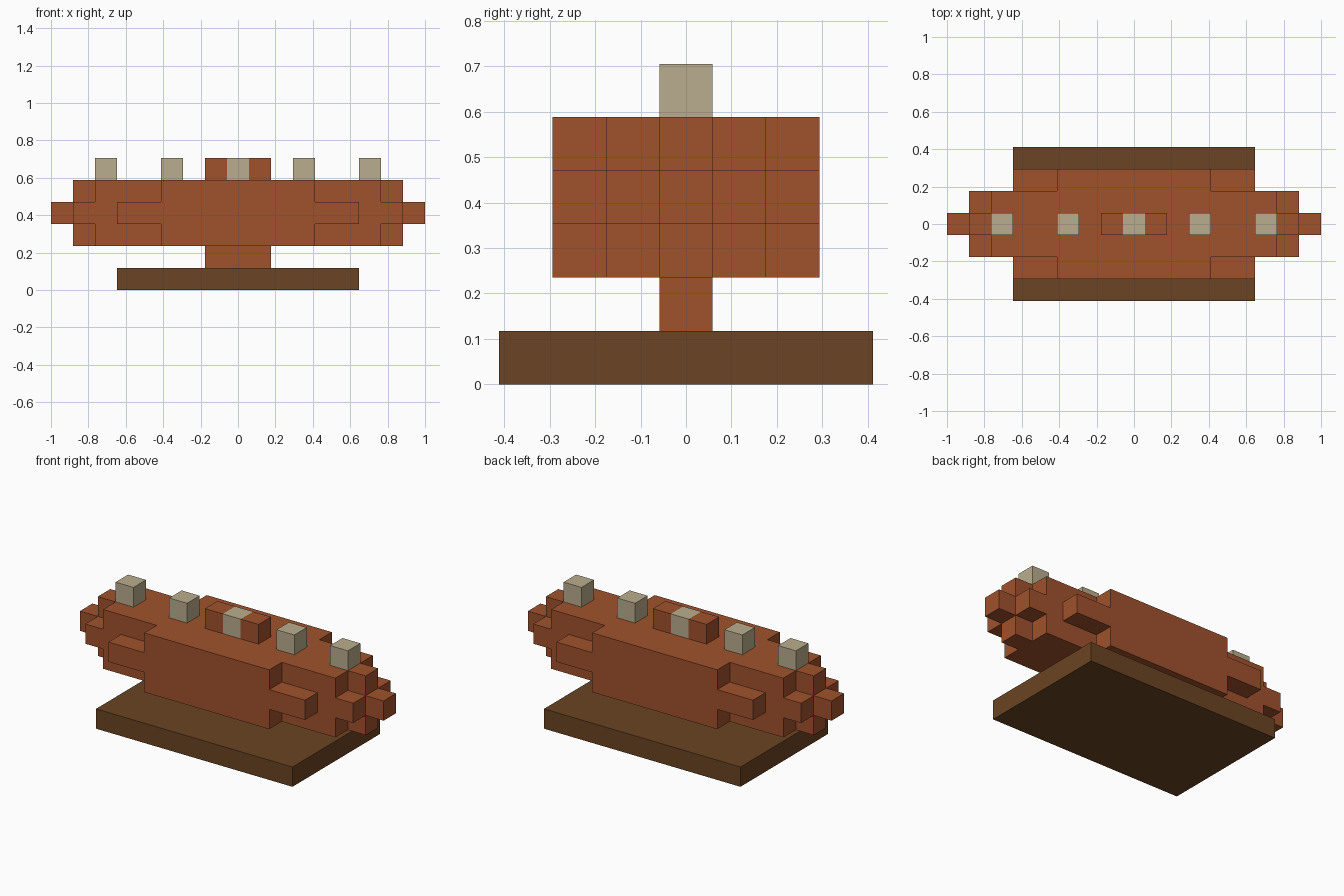
import bpy, bmesh, math
from mathutils import Vector

U = 2 / 17  # one block

if "Cube" in bpy.data.objects:
    bpy.data.objects.remove(bpy.data.objects["Cube"], do_unlink=True)


def material(name, rgb):
    lin = [((c / 255 + 0.055) / 1.055) ** 2.4 for c in rgb] + [1.0]
    m = bpy.data.materials.new(name)
    m.use_nodes = True
    m.diffuse_color = lin
    m.node_tree.nodes["Principled BSDF"].inputs["Base Color"].default_value = lin
    return m


sienna = material("sienna", (160, 82, 45))
dark_wood = material("dark wood", (107, 68, 35))
bone = material("bone", (186, 174, 142))


def add_object(name, bm, mat):
    mesh = bpy.data.meshes.new(name)
    bm.to_mesh(mesh)
    bm.free()
    mesh.materials.append(mat)
    obj = bpy.data.objects.new(name, mesh)
    bpy.context.collection.objects.link(obj)
    return obj


def box(name, size, centre, mat):
    """Box with size and centre given in blocks."""
    bm = bmesh.new()
    bmesh.ops.create_cube(bm, size=1)
    for v in bm.verts:
        v.co = Vector(v.co[i] * size[i] + centre[i] for i in range(3)) * U
    return add_object(name, bm, mat)


def block_shell(name, cells, mat):
    """Outer skin of a set of unit blocks, with coplanar faces joined."""
    bm = bmesh.new()
    for cell in cells:
        for axis in range(3):
            for sign in (-1, 1):
                n = [0, 0, 0]
                n[axis] = sign
                if tuple(c + d for c, d in zip(cell, n)) in cells:
                    continue
                a, b = (axis + 1) % 3, (axis + 2) % 3
                corners = []
                for s, t in ((-1, -1), (1, -1), (1, 1), (-1, 1))[::sign]:
                    p = Vector(cell) + Vector(n) / 2
                    p[a] += s / 2
                    p[b] += t / 2
                    corners.append(bm.verts.new(p * U))
                bm.faces.new(corners)
    bmesh.ops.remove_doubles(bm, verts=bm.verts, dist=0.001)
    bmesh.ops.dissolve_limit(bm, angle_limit=math.radians(1),
                             verts=bm.verts, edges=bm.edges)
    return add_object(name, bm, mat)


# Stand
box("base", (11, 7, 1), (0, 0, 0.5), dark_wood)
box("stem", (3, 1, 1), (0, 0, 1.5), sienna)

# Stepped body: half-length of each row by distance from the centre line
middle_layer = (8, 7, 5)
outer_layer = (7, 6, 3)
body_cells = set()
for dz in (-1, 0, 1):
    reach = outer_layer if dz else middle_layer
    for y in range(-2, 3):
        r = reach[abs(y)]
        body_cells.update((x, y, 3.5 + dz) for x in range(-r, r + 1))
block_shell("body", body_cells, sienna)

# Ridge blocks either side of the middle stud
for side, x in (("left", 1), ("right", -1)):
    box(side + "_ridge_block", (1, 1, 1), (x, 0, 5.5), sienna)

# Row of studs along the top
for i, x in enumerate(range(-6, 7, 3)):
    box("top_stud_%d" % (i + 1), (1, 1, 1), (x, 0, 5.5), bone)
